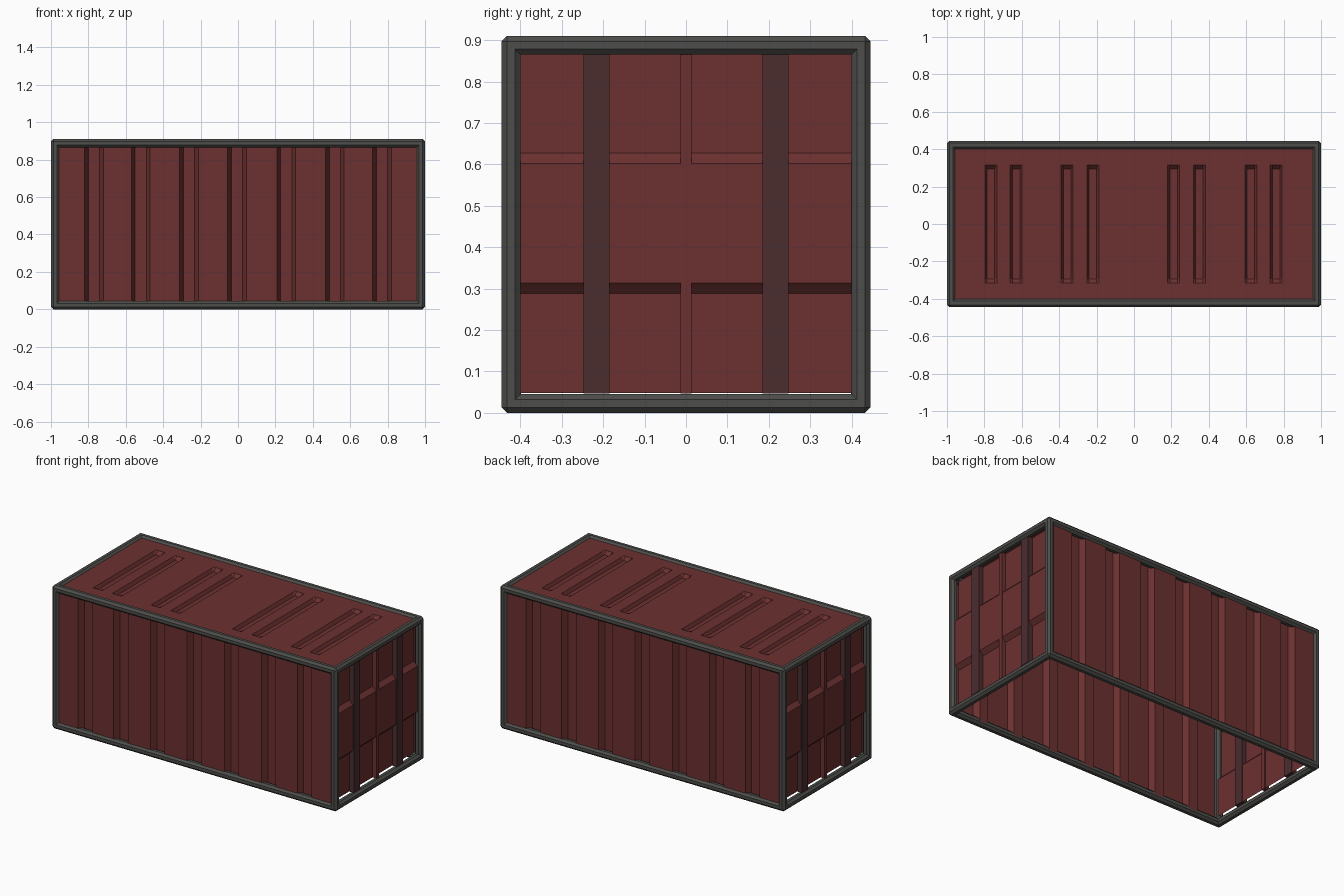
import bpy, bmesh
from mathutils import Vector

if "Cube" in bpy.data.objects:
    bpy.data.objects.remove(bpy.data.objects["Cube"])

L, W, H = 1.0, 0.445, 0.91      # half length, half width, height
B, CH = 0.045, 0.013            # beam size and chamfer


def material(name, rgb):
    m = bpy.data.materials.new(name)
    m.diffuse_color = (*rgb, 1)
    m.use_nodes = True
    m.node_tree.nodes["Principled BSDF"].inputs["Base Color"].default_value = m.diffuse_color
    return m


RED = material("red_paint", (0.15, 0.03, 0.03))
DARK = material("dark_red_metal", (0.07, 0.026, 0.028))
GREY = material("frame_grey", (0.075, 0.075, 0.07))


def finish(name, bm, mat):
    me = bpy.data.meshes.new(name)
    bm.to_mesh(me)
    bm.free()
    me.materials.append(mat)
    ob = bpy.data.objects.new(name, me)
    bpy.context.collection.objects.link(ob)
    return ob


def box(name, lo, hi, mat, chamfer=0):
    lo, hi = Vector(lo), Vector(hi)
    bm = bmesh.new()
    bmesh.ops.create_cube(bm, size=1)
    for v in bm.verts:
        v.co = (lo + hi) / 2 + v.co * (hi - lo)
    if chamfer:
        bmesh.ops.bevel(bm, geom=bm.edges[:], offset=chamfer, segments=1,
                        profile=0.5, affect='EDGES')
    return finish(name, bm, mat)


def sheet(name, us, vs, place, mat, flip=False):
    """Pressed sheet: a grid of u, v cuts, placed in space by a function."""
    bm = bmesh.new()
    g = [[bm.verts.new(place(u, v, i, j)) for j, v in enumerate(vs)]
         for i, u in enumerate(us)]
    for i in range(len(us) - 1):
        for j in range(len(vs) - 1):
            f = [g[i][j], g[i + 1][j], g[i + 1][j + 1], g[i][j + 1]]
            bm.faces.new(f[::-1] if flip else f)
    return finish(name, bm, mat)


def groove_cuts(centres, half, slope, end):
    """Cuts across a row of grooves; indices 2 and 3 of each four are the floor."""
    us = [-end]
    for c in centres:
        us += [c - half, c - half + slope, c + half - slope, c + half]
    return us + [end]


def is_floor(i, n):
    return 0 < i < n - 1 and (i - 1) % 4 in (1, 2)


# Chamfered frame beams along each axis
for a in (-1, 1):
    for b in (-1, 1):
        y0, y1 = sorted((a * W, a * (W - B)))
        z0, z1 = (0, B) if b < 0 else (H - B, H)
        box("long_rail", (-L, y0, z0), (L, y1, z1), GREY, CH)
        x0, x1 = sorted((a * L, a * (L - B)))
        box("cross_rail", (x0, -W, z0), (x1, W, z1), GREY, CH)
        y0, y1 = sorted((b * W, b * (W - B)))
        box("corner_post", (x0, y0, 0), (x1, y1, H), GREY, CH)

# Side walls with seven vertical grooves
us = groove_cuts([-0.77, -0.52, -0.262, -0.005, 0.258, 0.518, 0.77], 0.05, 0.02, 0.98)
for s in (-1, 1):
    sheet("side_wall", us, [0.02, H - 0.02],
          lambda u, v, i, j: (-s * u, s * (0.433 - 0.035 * is_floor(i, len(us))), v),
          RED)

# Roof with four pairs of closed grooves
rs = groove_cuts([-0.765, -0.63, -0.358, -0.22, 0.212, 0.35, 0.625, 0.76],
                 0.032, 0.012, 0.985)
sheet("roof", rs, [-0.402, -0.315, -0.295, 0.295, 0.315, 0.402],
      lambda u, v, i, j: (u, v, 0.898 - 0.02 * (is_floor(i, len(rs)) and j in (2, 3))),
      RED)

# End panels with a raised middle band, dark bars and a centre strip
for s in (-1, 1):
    zs = [0.048, 0.288, 0.314, 0.602, 0.628, 0.865]
    sheet("end_panel", [-0.4, 0.4], zs,
          lambda u, v, i, j: (s * (0.98 if j in (2, 3) else 0.955), s * u, v), RED)

    def strip(name, y, half, out, mat):
        x0, x1 = sorted((s * 0.95, s * out))
        box(name, (x0, y - half, 0.047), (x1, y + half, 0.866), mat)

    for y in (-0.216, 0.216):
        strip("door_bar", y, 0.031, 0.987, DARK)
    strip("door_seam", 0, 0.013, 0.982, RED)
